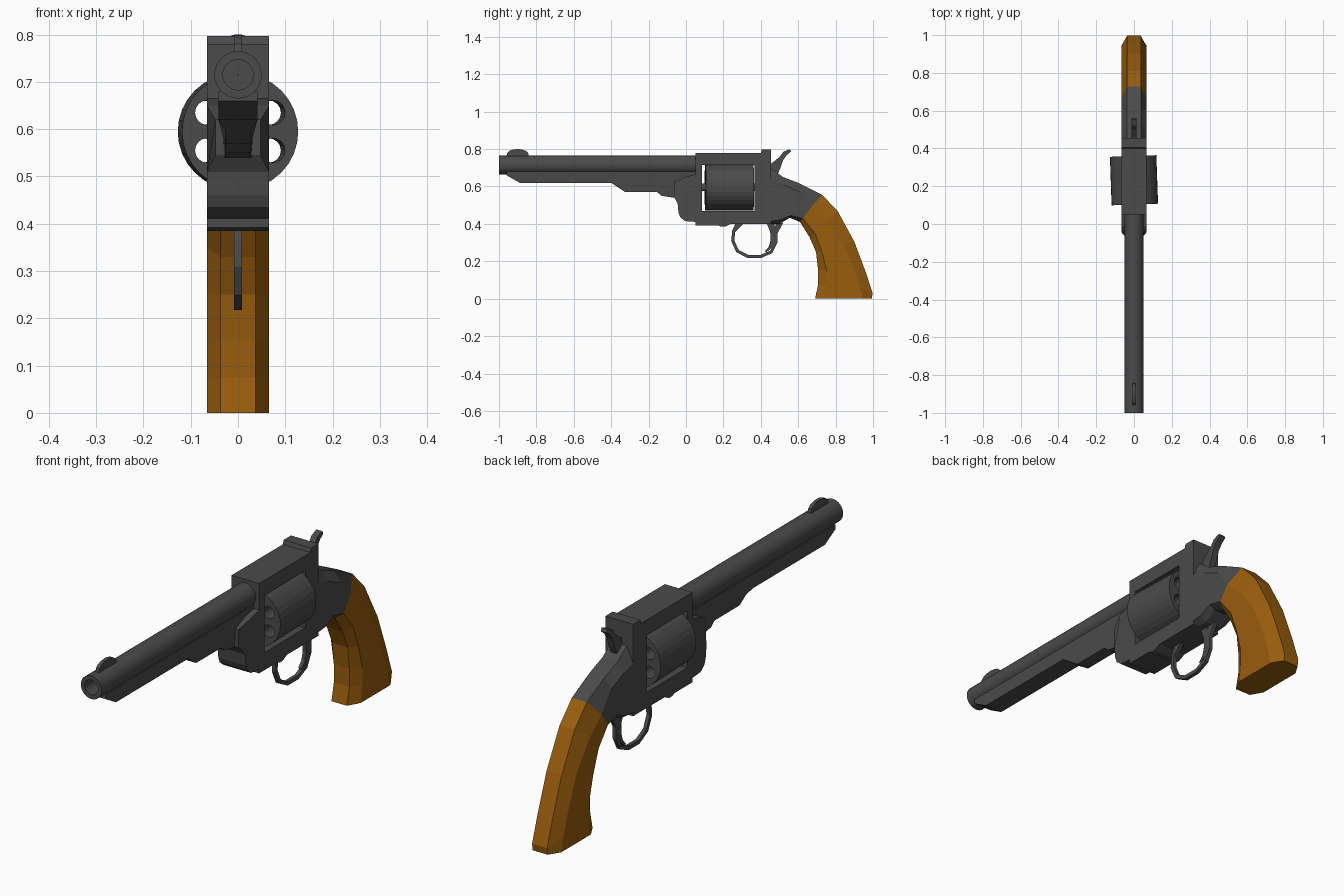
import bpy, bmesh
from math import sin, cos, pi, radians
from mathutils import Vector, Matrix

if "Cube" in bpy.data.objects:
    bpy.data.objects.remove(bpy.data.objects["Cube"], do_unlink=True)

HALF = 0.066      # half thickness of frame and grip
BARREL_Z = 0.715
DRUM_Z = 0.595


def material(name, colour):
    m = bpy.data.materials.new(name)
    m.use_nodes = True
    m.diffuse_color = (*colour, 1)
    bsdf = m.node_tree.nodes["Principled BSDF"]
    bsdf.inputs["Base Color"].default_value = (*colour, 1)
    bsdf.inputs["Roughness"].default_value = 0.7
    return m


steel = material("dark_steel", (0.07, 0.07, 0.07))
wood = material("brown_wood", (0.32, 0.11, 0.004))


def finish(name, bm, mat):
    bmesh.ops.recalc_face_normals(bm, faces=bm.faces)
    mesh = bpy.data.meshes.new(name)
    bm.to_mesh(mesh)
    bm.free()
    ob = bpy.data.objects.new(name, mesh)
    bpy.context.collection.objects.link(ob)
    mesh.materials.append(mat)
    return ob


def skin(name, rings, mat, caps=True, closed=False):
    """Join equal rings of points with quads."""
    bm = bmesh.new()
    loops = [[bm.verts.new(p) for p in ring] for ring in rings]
    n = len(loops[0])
    pairs = list(zip(loops, loops[1:]))
    if closed:
        pairs.append((loops[-1], loops[0]))
    for a, b in pairs:
        for i in range(n):
            j = (i + 1) % n
            bm.faces.new((a[i], a[j], b[j], b[i]))
    if caps and not closed:
        bm.faces.new(loops[0])
        bm.faces.new(loops[-1])
    return finish(name, bm, mat)


def prism(name, outline, half, mat=steel):
    """Side outline in (y, z); half is a width or a function of (y, z)."""
    width = half if callable(half) else (lambda y, z: half)
    return skin(name, [[(s * width(y, z), y, z) for y, z in outline] for s in (-1, 1)], mat)


def strip(name, path, widths, half):
    """Flat bar following a side path, with a width at every point."""
    pts = [Vector(p) for p in path]
    left, right = [], []
    for i, p in enumerate(pts):
        d = (pts[min(i + 1, len(pts) - 1)] - pts[max(i - 1, 0)]).normalized()
        off = Vector((-d.y, d.x)) * widths[i] / 2
        left.append(p + off)
        right.append(p - off)
    rings = [[(-half, *a), (half, *a), (half, *b), (-half, *b)] for a, b in zip(left, right)]
    return skin(name, rings, steel)


def tube_rings(profile, z, segments=32):
    """Rings about the y axis from (radius, y) pairs."""
    return [[(r * cos(2 * pi * i / segments), y, z + r * sin(2 * pi * i / segments))
             for i in range(segments)] for r, y in profile]


def cut(ob, cutters):
    for c in cutters:
        c.hide_render = True
        mod = ob.modifiers.new("cut", "BOOLEAN")
        mod.operation, mod.solver, mod.object = "DIFFERENCE", "EXACT", c
    bpy.context.view_layer.update()
    old = ob.data
    new = bpy.data.meshes.new_from_object(ob.evaluated_get(bpy.context.evaluated_depsgraph_get()))
    ob.modifiers.clear()
    ob.data = new
    new.name = old.name
    for c in cutters:
        bpy.data.objects.remove(c, do_unlink=True)


def box(name, y0, y1, z0, z1, half):
    return prism(name, [(y0, z0), (y1, z0), (y1, z1), (y0, z1)], half)


# Barrel with open bore
skin("barrel", tube_rings([(0.05, -1), (0.05, 0.07), (0.032, 0.07), (0.032, -0.7),
                           (0.001, -0.7), (0.032, -0.7), (0.032, -1), (0.05, -1)][:2]
                          + [(0.001, 0.07), (0.001, -0.8), (0.032, -0.8), (0.032, -1)],
                          BARREL_Z), steel, closed=True)

# Front sight: rounded blade
blade = [(-0.9 + 0.06 * cos(pi * i / 8), 0.76 + 0.04 * sin(pi * i / 8) ** 0.7) for i in range(9)]
prism("front_sight", blade, 0.008)

# Rib and lug beneath the barrel, narrower towards the bottom
prism("barrel_lug",
      [(-0.96, 0.68), (-0.96, 0.66), (-0.89, 0.62), (-0.40, 0.62), (-0.37, 0.6), (-0.325, 0.57),
       (-0.155, 0.57), (-0.13, 0.55), (-0.065, 0.54), (0.06, 0.54), (0.06, 0.68)],
      lambda y, z: 0.041 if z >= 0.61 else 0.028)

# Frame with cylinder window
frame = prism("frame",
              [(0.05, 0.78), (0.40, 0.78), (0.405, 0.797), (0.455, 0.797), (0.455, 0.40),
               (0.24, 0.40), (0.21, 0.385), (0.19, 0.385), (0.17, 0.392), (0.05, 0.392)], HALF)
cut(frame, [box("window_cutter", 0.085, 0.365, 0.468, 0.715, 0.2)])

# Front of frame: stepped, tapering hinge block
prism("frame_hinge",
      [(0.06, 0.667), (-0.01, 0.65), (-0.065, 0.62), (-0.065, 0.545), (-0.045, 0.51), (-0.04, 0.46),
       (-0.03, 0.435), (-0.005, 0.415), (0.06, 0.41)],
      lambda y, z: 0.048 if y < -0.06 else HALF)

# Revolving cylinder with six through chambers, turned slightly
drum = skin("revolving_cylinder", tube_rings([(0.123, 0.103), (0.123, 0.36)], DRUM_Z), steel)
chambers = []
for k in range(6):
    a = radians(30 + 60 * k)
    c = skin("chamber_cutter", tube_rings([(0.026, 0), (0.026, 0.5)], DRUM_Z, 16), steel)
    c.data.transform(Matrix.Translation((0.08 * cos(a), 0, 0.08 * sin(a))))
    chambers.append(c)
cut(drum, chambers)
pivot = Vector((0, 0.23, DRUM_Z))
drum.data.transform(Matrix.Translation(pivot) @ Matrix.Rotation(radians(2), 4, "Z")
                    @ Matrix.Translation(-pivot))
skin("cylinder_pin", tube_rings([(0.02, 0.06), (0.02, 0.38)], DRUM_Z, 16), steel)


def chamfered(name, stations, mat):
    """Eight-sided sections: front edge, two side edges, back edge."""
    rings = []
    for front, side_f, side_b, back in stations:
        half = [(0.037, front), (HALF, side_f), (HALF, side_b), (0.036, back)]
        rings.append([(w, *p) for w, p in half] + [(-w, *p) for w, p in reversed(half)])
    return skin(name, rings, mat)


# Neck and wooden grip share the section where they meet
joint = [(0.61, 0.41), (0.625, 0.43), (0.67, 0.49), (0.727, 0.556)]
chamfered("frame_neck", [
    [(0.45, 0.40), (0.45, 0.415), (0.45, 0.63), (0.45, 0.70)],
    [(0.50, 0.40), (0.50, 0.42), (0.52, 0.61), (0.52, 0.65)],
    [(0.555, 0.433), (0.56, 0.445), (0.61, 0.57), (0.60, 0.62)],
    joint], steel)
chamfered("grip", [
    joint,
    [(0.66, 0.33), (0.69, 0.35), (0.75, 0.42), (0.81, 0.47)],
    [(0.695, 0.25), (0.727, 0.25), (0.84, 0.30), (0.90, 0.305)],
    [(0.706, 0.155), (0.754, 0.145), (0.90, 0.155), (0.96, 0.145)],
    [(0.706, 0.075), (0.754, 0.075), (0.93, 0.06), (0.998, 0.03)],
    [(0.69, 0), (0.743, 0), (0.945, 0), (0.993, 0)]], wood)

# Trigger guard, trigger and hammer
guard = [(0.29, 0.41), (0.255, 0.36), (0.25, 0.31), (0.275, 0.255), (0.33, 0.226), (0.40, 0.226),
         (0.455, 0.25), (0.48, 0.30), (0.48, 0.35), (0.50, 0.41)]
strip("trigger_guard", guard, [0.04] + [0.017] * 8 + [0.04], 0.008)
strip("trigger", [(0.45, 0.41), (0.465, 0.36), (0.463, 0.31), (0.45, 0.275), (0.425, 0.25)],
      [0.04, 0.03, 0.022, 0.016, 0.01], 0.008)
strip("hammer", [(0.45, 0.67), (0.485, 0.715), (0.51, 0.75), (0.53, 0.777), (0.558, 0.793)],
      [0.08, 0.05, 0.025, 0.025, 0.014], 0.014)
